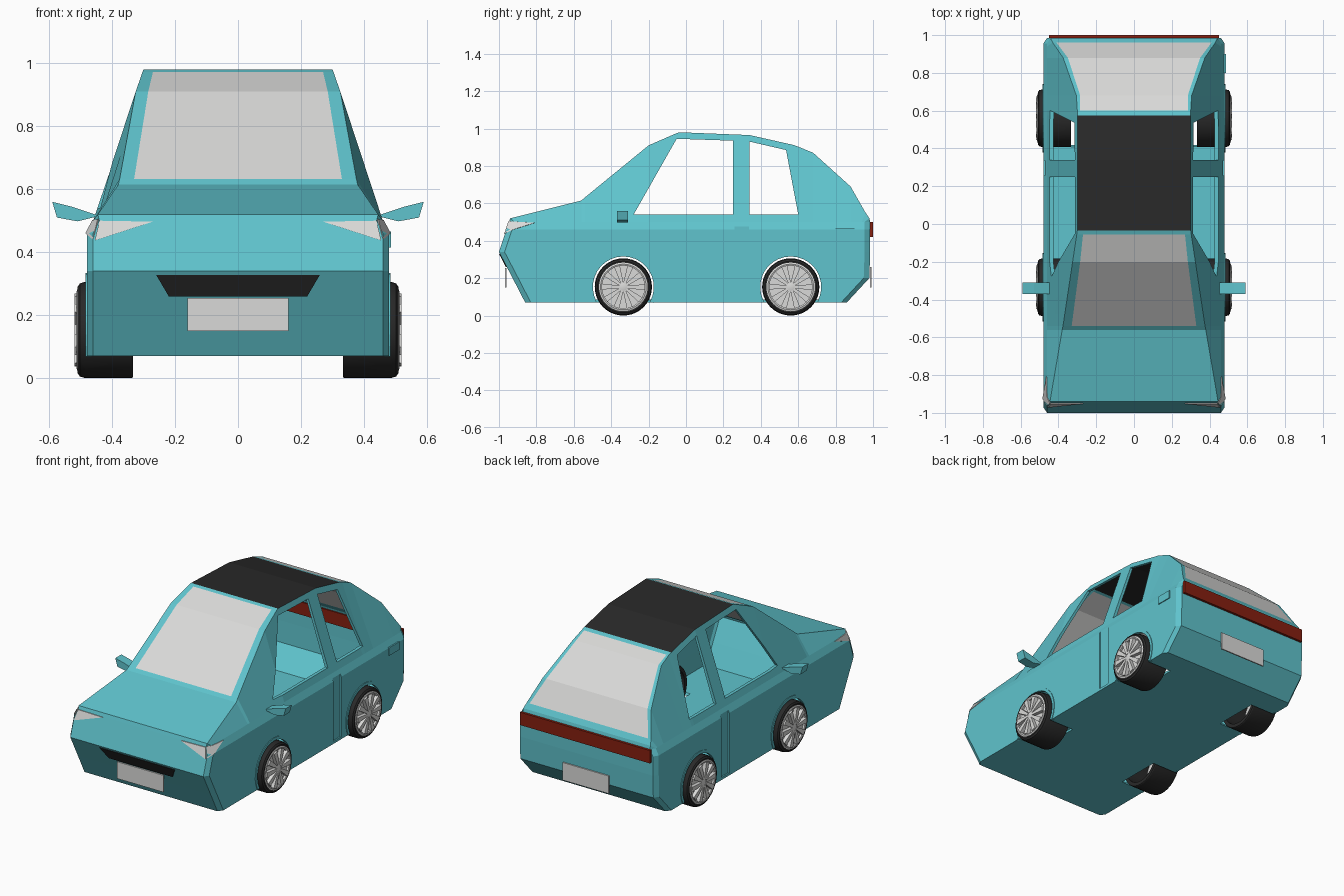
import bpy, bmesh, math
from mathutils import Vector, Matrix

if "Cube" in bpy.data.objects:
    bpy.data.objects.remove(bpy.data.objects["Cube"])


def material(name, r, g, b):
    m = bpy.data.materials.new(name)
    m.diffuse_color = (r, g, b, 1)
    m.use_nodes = True
    m.node_tree.nodes["Principled BSDF"].inputs["Base Color"].default_value = m.diffuse_color
    return m


TEAL = material("teal paint", 0.115, 0.55, 0.61)
GREY = material("light grey", 0.70, 0.70, 0.69)
BLACK = material("black", 0.022, 0.022, 0.022)
RED = material("dark red", 0.24, 0.014, 0.005)


def finish(bm, name, mats):
    bmesh.ops.remove_doubles(bm, verts=bm.verts, dist=1e-5)
    bmesh.ops.recalc_face_normals(bm, faces=bm.faces)
    me = bpy.data.meshes.new(name)
    bm.to_mesh(me)
    bm.free()
    for m in mats:
        me.materials.append(m)
    ob = bpy.data.objects.new(name, me)
    bpy.context.collection.objects.link(ob)
    return ob


def slab(name, pts, vec, mat):
    """Polygon of 3D points extruded along a vector."""
    bm = bmesh.new()
    v = Vector(vec)
    a = [bm.verts.new(p) for p in pts]
    b = [bm.verts.new(Vector(p) + v) for p in pts]
    bm.faces.new(a)
    bm.faces.new(b)
    for i in range(len(a)):
        j = (i + 1) % len(a)
        bm.faces.new((a[i], a[j], b[j], b[i]))
    return finish(bm, name, [mat])


def box(name, x0, x1, y0, y1, z0, z1, mat):
    return slab(name, [(x0, y0, z0), (x1, y0, z0), (x1, y0, z1), (x0, y0, z1)], (0, y1 - y0, 0), mat)


# Body: lower rings (z, front y, rear y, half width)
rings = [(.07, -.86, .86, .48), (.20, -.927, .98, .48), (.34, -1.0, .985, .48),
         (.46, -.96, .985, .48), (.50, -.947, .985, .46)]
# Upper profile: y, z, half width, glass half width, material of the next strip
top = [(-.94, .52, .445, .40, 0), (-.56, .615, .38, .34, 0), (-.54, .632, .376, .33, 1),
       (-.20, .91, .325, .285, 1), (-.055, .973, .303, .27, 0), (-.035, .98, .30, .27, 2),
       (.34, .965, .30, .27, 2), (.575, .912, .30, .285, 0), (.60, .903, .30, .285, 1),
       (.68, .87, .305, .285, 1), (.88, .69, .375, .35, 1), (.96, .55, .43, .41, 0),
       (.98, .52, .44, .41, 0)]
bm = bmesh.new()
R = []
for z, f, r, w in rings:
    R.append([bm.verts.new(p) for p in (
        (w, f + .03, z), (w, r - .03, z), (w - .02, r, z), (.02 - w, r, z),
        (-w, r - .03, z), (-w, f + .03, z), (.02 - w, f, z), (w - .02, f, z))])
bm.faces.new(R[0])
T = [[bm.verts.new((x, y, z)) for x in (-w, -g, g, w)] for y, z, w, g, m in top]
last = len(top) - 1
belt = {}
for s, a, b in ((1, 0, 1), (-1, 5, 4)):
    mid = [bm.verts.new((s * .46, min(t[0], .94), .50)) for t in top[1:-1]]
    belt[s] = [R[-1][a]] + mid + [R[-1][b]]
for k in range(len(rings) - 1):
    for i in range(8):
        j = (i + 1) % 8
        if k == len(rings) - 2 and i in (0, 4):
            s, a, b = (1, 0, 1) if i == 0 else (-1, 5, 4)
            bm.faces.new([R[k][b], R[k][a]] + belt[s])
        else:
            bm.faces.new((R[k][i], R[k][j], R[k + 1][j], R[k + 1][i]))
for i in range(last):
    for c in range(3):
        f = bm.faces.new((T[i][c], T[i][c + 1], T[i + 1][c + 1], T[i + 1][c]))
        m = top[i][4]
        f.material_index = m if (c == 1 or m == 2) else 0
    for s, c in ((1, 3), (-1, 0)):
        bm.faces.new((T[i][c], T[i + 1][c], belt[s][i + 1], belt[s][i]))
# nose and tail closing faces
E = R[-1]
bm.faces.new([E[6], E[7]] + T[0][::-1])
bm.faces.new([E[3], E[2]] + T[last][::-1])
for t, p, q in ((T[0][3], E[0], E[7]), (T[0][0], E[5], E[6]),
                (T[last][3], E[1], E[2]), (T[last][0], E[4], E[3])):
    bm.faces.new((t, p, q))
body = finish(bm, "car_body", [TEAL, GREY, BLACK])
shell = body.modifiers.new("shell", 'SOLIDIFY')
shell.thickness = .02
shell.offset = -1

# Cutters: side windows, wheel openings, door pillar recess
WHEELS = (-.335, .56)
WZ = .153
cutters = []
for poly in ([(-.28, .54), (.25, .54), (.25, .935), (-.05, .945)],
             [(.34, .54), (.60, .54), (.535, .885), (.34, .93)]):
    cutters.append(slab("window_cutter", [(-.7, y, z) for y, z in poly], (1.4, 0, 0), TEAL))
for s in (1, -1):
    for wy in WHEELS:
        circ = [(s * .31, wy + .166 * math.cos(a * math.pi / 16), WZ + .166 * math.sin(a * math.pi / 16))
                for a in range(32)]
        cutters.append(slab("arch_cutter", circ, (s * .3, 0, 0), TEAL))
    cutters.append(box("pillar_cutter", s * .472, s * .55, .258, .336, .085, .489, TEAL))
for c in cutters:
    c.hide_render = True
    m = body.modifiers.new("cut", 'BOOLEAN')
    m.operation = 'DIFFERENCE'
    m.solver = 'EXACT'
    m.object = c
dg = bpy.context.evaluated_depsgraph_get()
cut_mesh = bpy.data.meshes.new_from_object(body.evaluated_get(dg))
body.modifiers.clear()
body.data = cut_mesh
for c in cutters:
    bpy.data.objects.remove(c)

# Front details
def nose(z):
    return -1 + (z - .34) / 3 if z > .34 else -1 + (.34 - z) * .5185


slab("grille", [(x, nose(z) - .005, z) for x, z in ((-.26, .328), (.26, .328), (.22, .26), (-.22, .26))],
     (0, .009, 0), BLACK)
box("front_plate", -.16, .16, -.967, -.959, .15, .255, GREY)
for s in (1, -1):
    slab("headlight_front", [(s * x, nose(z) - .005, z) for x, z in ((.27, .497), (.44, .50), (.455, .437))],
         (0, .009, 0), GREY)
    slab("headlight_side", [(s * .461, -.967, .44), (s * .446, -.949, .505), (s * .463, -.91, .502),
                            (s * .466, -.81, .496), (s * .485, -.925, .46)], (-s * .004, .004, 0), GREY)

# Rear details
box("tail_light_strip", -.45, .45, .984, 1.0, .42, .50, RED)
box("tail_light_inside", -.43, .43, .955, .963, .42, .50, RED)
box("rear_plate", -.16, .16, .984, .992, .15, .26, GREY)
box("fuel_flap", .475, .486, .80, .90, .415, .465, TEAL)

# Mirrors and wheel arch lips
for s in (1, -1):
    slab("side_mirror", [(s * x, -.37, z) for x, z in
                         ((.44, .515), (.53, .545), (.59, .56), (.575, .51), (.51, .498))], (0, .06, 0), TEAL)
    for wy in WHEELS:
        arc = [math.radians(-28 + 236 * i / 20) for i in range(21)]
        pts = [(s * .465, wy + .181 * math.cos(a), WZ + .181 * math.sin(a)) for a in arc]
        pts += [(s * .465, wy + .163 * math.cos(a), WZ + .163 * math.sin(a)) for a in reversed(arc)]
        slab("arch_lip", pts, (s * .019, 0, 0), TEAL)


# Wheels
def lathe(name, prof, s, wy, mat, n=40, closed=True):
    bm = bmesh.new()
    rows = [[bm.verts.new((s * x, wy + r * math.cos(2 * math.pi * i / n), WZ + r * math.sin(2 * math.pi * i / n)))
             for i in range(n)] for x, r in prof]
    for k in range(len(rows) if closed else len(rows) - 1):
        p, q = rows[k], rows[(k + 1) % len(rows)]
        for i in range(n):
            j = (i + 1) % n
            bm.faces.new((p[i], p[j], q[j], q[i]))
    if not closed:
        bm.faces.new(rows[0])
        bm.faces.new(rows[-1])
    ob = finish(bm, name, [mat])
    bpy.context.view_layer.objects.active = ob
    ob.select_set(True)
    bpy.ops.object.shade_smooth_by_angle(angle=math.radians(30))
    ob.select_set(False)


for s in (1, -1):
    for wy in WHEELS:
        lathe("tire", [(.333, .128), (.333, .150), (.338, .153), (.485, .153), (.502, .148),
                       (.509, .138), (.507, .125), (.48, .125)], s, wy, BLACK)
        lathe("rim_disc", [(.485, .128), (.498, .128)], s, wy, GREY, closed=False)
        lathe("rim_ring", [(.495, .114), (.495, .130), (.510, .130), (.513, .122), (.510, .114)], s, wy, GREY)
        lathe("hub", [(.495, .026), (.515, .026), (.518, .018)], s, wy, GREY, 16, False)
        for k in range(10):
            rot = Matrix.Rotation(k * math.pi / 5 + .3, 3, 'X')
            c = Vector((0, wy, WZ))
            pts = [c + rot @ Vector((s * x, y, r)) for x, y, r in
                   ((.495, -.007, .02), (.495, .007, .02), (.495, .016, .116), (.495, -.016, .116))]
            slab("rim_spoke", pts, (s * .025, 0, 0), GREY)
